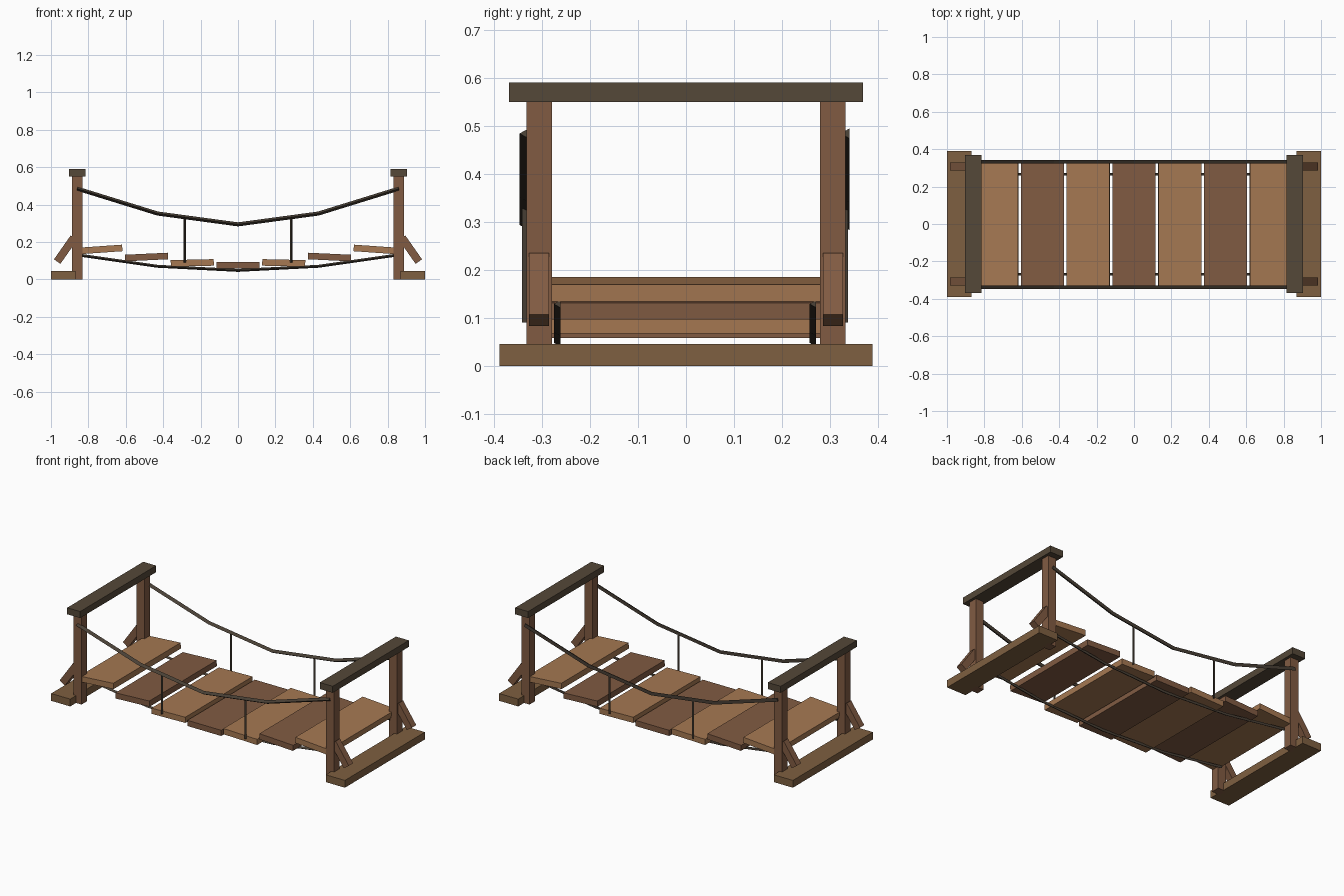
import bpy, bmesh
from math import radians, cos, sin
from mathutils import Vector

if "Cube" in bpy.data.objects:
    bpy.data.objects.remove(bpy.data.objects["Cube"])


def mat(name, col):
    m = bpy.data.materials.new(name)
    m.diffuse_color = (*col, 1)
    m.use_nodes = True
    m.node_tree.nodes["Principled BSDF"].inputs["Base Color"].default_value = m.diffuse_color
    return m


LIGHT = mat("light_wood", (0.38, 0.19, 0.085))
DARK = mat("dark_wood", (0.22, 0.105, 0.055))
SILL = mat("sill_wood", (0.21, 0.115, 0.052))
BEAM = mat("beam_wood", (0.09, 0.065, 0.04))
ROPE = mat("rope_fibre", (0.065, 0.05, 0.035))


def finish(name, bm, material):
    bmesh.ops.recalc_face_normals(bm, faces=bm.faces)
    me = bpy.data.meshes.new(name)
    bm.to_mesh(me)
    bm.free()
    me.materials.append(material)
    ob = bpy.data.objects.new(name, me)
    bpy.context.collection.objects.link(ob)
    return ob


def box(name, centre, size, material, tilt=0):
    bm = bmesh.new()
    bmesh.ops.create_cube(bm, size=1)
    bmesh.ops.scale(bm, vec=size, verts=bm.verts)
    ob = finish(name, bm, material)
    ob.location = centre
    ob.rotation_euler.y = radians(tilt)
    return ob


def rope(name, pts, y, r):
    """Three-sided rope along (x, z) points at a fixed y, one edge facing -y."""
    bm = bmesh.new()
    pts = [Vector((x, y, z)) for x, z in pts]
    rings = []
    for i, p in enumerate(pts):
        d = (pts[min(i + 1, len(pts) - 1)] - pts[max(i - 1, 0)]).normalized()
        n = Vector((-d.z, 0, d.x))
        ring = []
        for a in (0, 120, 240):
            a = radians(a)
            ring.append(bm.verts.new(p + Vector((0, -r * cos(a), 0)) + n * r * sin(a)))
        rings.append(ring)
    for a, b in zip(rings, rings[1:]):
        for k in range(3):
            j = (k + 1) % 3
            bm.faces.new((a[k], a[j], b[j], b[k]))
    bm.faces.new(rings[0])
    bm.faces.new(rings[-1])
    return finish(name, bm, ROPE)


# End frames: sill, crossbeam, posts and braces
for sx in (-1, 1):
    box("sill", (sx * 0.935, 0, 0.0225), (0.13, 0.778, 0.045), SILL)
    box("crossbeam", (sx * 0.86, 0, 0.571), (0.088, 0.74, 0.04), BEAM)
    for sy in (-1, 1):
        box("post", (sx * 0.86, sy * 0.306, 0.2775), (0.055, 0.053, 0.555), DARK)
        box("brace", (sx * 0.922, sy * 0.307, 0.159), (0.042, 0.042, 0.156), DARK, -sx * 35)

# Deck planks, alternating in tone
heights = (0.0755, 0.088, 0.1195, 0.16)
tilts = (0, 1.3, 2.7, 4)
for i in range(-3, 4):
    s = 1 if i > 0 else -1
    box("plank", (i * 0.2445, 0, heights[abs(i)]), (0.23, 0.655, 0.035),
        LIGHT if i % 2 else DARK, s * tilts[abs(i)])

# Handrail ropes, deck ropes and hangers on both sides
for sy in (-1, 1):
    rope("handrail_rope", [(-0.86, 0.485), (-0.43, 0.352), (0, 0.294),
                           (0.43, 0.352), (0.86, 0.485)], sy * 0.335, 0.0125)
    rope("deck_rope", [(-0.845, 0.129), (-0.43, 0.07), (0, 0.048),
                       (0.43, 0.07), (0.845, 0.129)], sy * 0.267, 0.009)
    for sx in (-1, 1):
        rope("hanger", [(sx * 0.285, 0.09), (sx * 0.285, 0.328)], sy * 0.335, 0.007)
